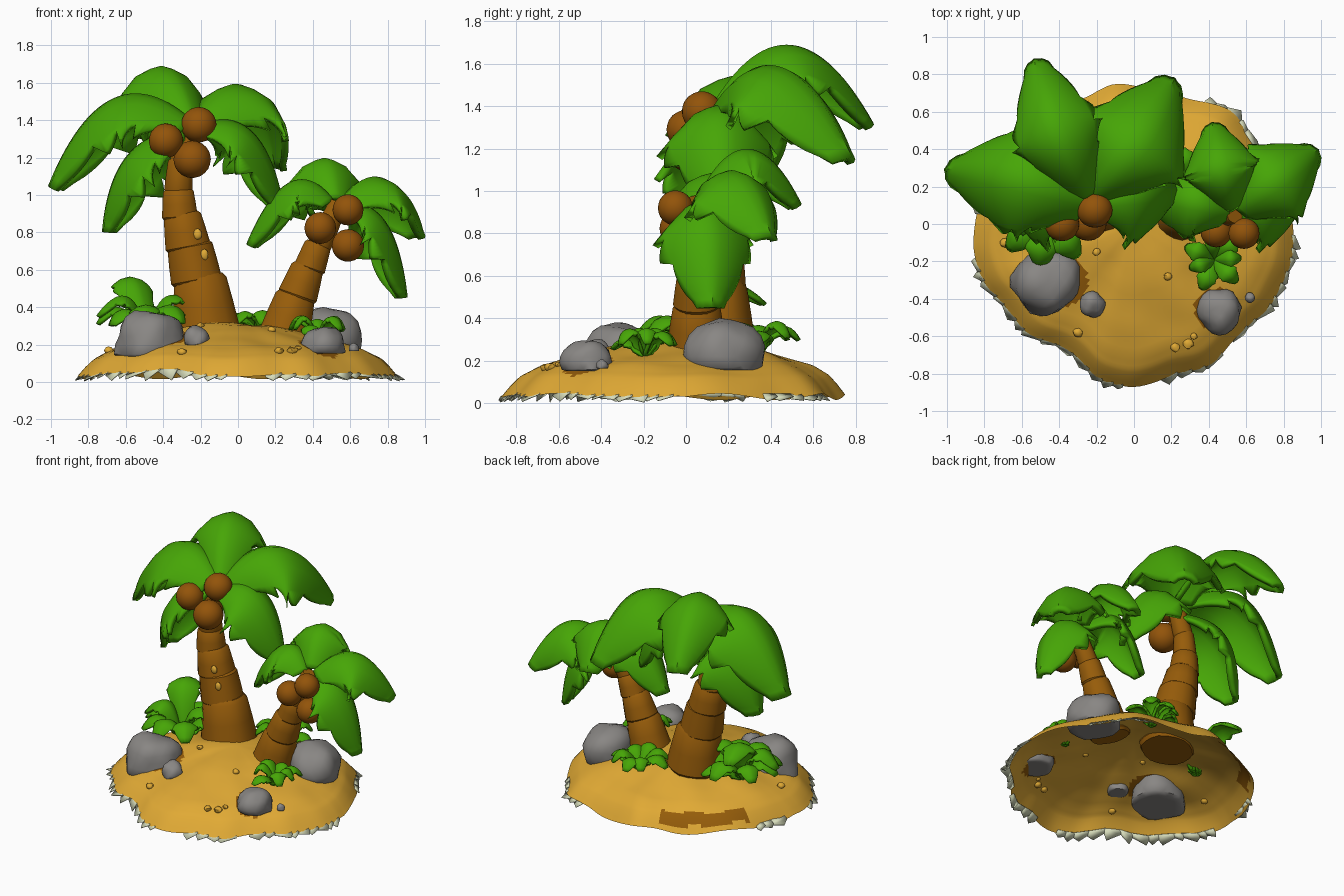
import bpy, bmesh, math, random
from mathutils import Vector, Matrix, noise

if "Cube" in bpy.data.objects:
    bpy.data.objects.remove(bpy.data.objects["Cube"])

random.seed(4)

def material(name, rgb):
    m = bpy.data.materials.new(name)
    m.diffuse_color = (*rgb, 1)
    m.use_nodes = True
    m.node_tree.nodes["Principled BSDF"].inputs["Base Color"].default_value = m.diffuse_color
    return m

SAND = material("sand", (0.75, 0.40, 0.035))
DARK = material("damp_brown", (0.30, 0.108, 0.003))
BARK = material("bark", (0.31, 0.108, 0.003))
NUT = material("coconut_brown", (0.29, 0.088, 0.003))
GREEN = material("leaf_green", (0.062, 0.38, 0.002))
STONE = material("stone_grey", (0.25, 0.24, 0.23))
FOAM = material("foam", (0.68, 0.72, 0.5))

def finish(name, bm, mats, angle=40, thick=0, recalc=True):
    if recalc:
        bmesh.ops.recalc_face_normals(bm, faces=bm.faces)
    me = bpy.data.meshes.new(name)
    bm.to_mesh(me)
    bm.free()
    for m in mats:
        me.materials.append(m)
    me.shade_smooth()
    me.set_sharp_from_angle(angle=math.radians(angle))
    ob = bpy.data.objects.new(name, me)
    bpy.context.collection.objects.link(ob)
    if thick:
        mod = ob.modifiers.new("thickness", 'SOLIDIFY')
        mod.thickness, mod.offset = thick, 0
    return ob

def lerp_table(tab, v):
    for (a, b), (c, d) in zip(tab, tab[1:]):
        if v <= c:
            k = (v - a) / (c - a)
            return b + (d - b) * k
    return tab[-1][1]

# ---- sand island: wavy outline (angle, radius) and height profile (s, z)
OUTLINE = [(-180, .85), (-171, .87), (-158, .862), (-151, .824), (-142, .81), (-137, .82), (-131, .807),
           (-125, .768), (-118, .756), (-111, .78), (-104, .846), (-99, .86), (-90, .875), (-81, .85),
           (-75, .827), (-70, .837), (-64, .859), (-58, .852), (-51, .818), (-41, .815), (-32, .852),
           (-24, .85), (-14, .866), (0, .85), (18, .8), (35, .78), (50, .8), (65, .73), (82, .72),
           (98, .76), (111, .72), (130, .76), (150, .8), (165, .82), (180, .85)]
PROFILE = [(0, .315), (.2, .305), (.4, .272), (.65, .212), (.8, .17), (.9, .125), (.95, .082), (1, .03)]

def outline(a):
    d = (math.degrees(a) + 180) % 360 - 180
    return sum(lerp_table(OUTLINE, (d + k + 180) % 360 - 180) for k in (-2.5, 0, 2.5)) / 3

def ground(x, y):
    a = math.atan2(y, x)
    R = outline(a)
    s = min(1, math.hypot(x, y) / R)
    bump = .03 * noise.noise(Vector((x * 4, y * 4, 1))) * (1 - s ** 4)
    lift = .4 * max(0, .86 - R) * s ** 8 if a < 0 else .015 * s ** 8 * math.sin(a * 8)
    return lerp_table(PROFILE, s) + bump + lift

def grid(bm, rows, closed):
    vs = [[bm.verts.new(p) for p in r] for r in rows]
    n = len(vs[0])
    for r, q in zip(vs, vs[1:]):
        for i in range(n if closed else n - 1):
            j = (i + 1) % n
            bm.faces.new((r[i], r[j], q[j], q[i]))
    return vs

N = 160
bm = bmesh.new()
rows = []
for s in [.03, .1, .2, .28, .34, .4, .44, .48, .52, .56, .6, .64, .68, .72, .76, .8, .84, .87, .89, .91, .93, .95, .97, 1]:
    row = []
    for i in range(N):
        a = i * math.tau / N
        r = s * outline(a)
        x, y = r * math.cos(a), r * math.sin(a)
        row.append((x, y, ground(x, y)))
    rows.append(row)
bm.faces.new(grid(bm, rows, True)[0])
bm.normal_update()
for f in bm.faces:   # damp patches beside the rocks and along the back shore
    c = f.calc_center_median()
    a = math.degrees(math.atan2(c.y, c.x))
    s = c.xy.length / outline(math.radians(a))
    by_rock = (c.xy - Vector((-.38, -.31))).length < .135 or (c.xy - Vector((.43, -.455))).length < .11
    wave = .012 * math.sin(math.radians(a * 16))
    if by_rock or (110 < a < 158 and .88 + wave < s < .965 + wave):
        f.material_index = 1
    if f.normal.z < 0:
        f.normal_flip()
finish("sand_island", bm, [SAND, DARK], 60, 0, False)

# ---- jagged foam shards along stretches of the shore
bm = bmesh.new()
for lo, hi in ((-168, -98), (-80, -62), (-50, -8), (28, 55), (160, 172)):
    d = lo
    while d < hi:
        a, b = math.radians(d), math.radians(d + random.uniform(4, 9))
        m = a + (b - a) * random.uniform(.1, .9)
        pts = []
        for ang, k, z in ((a, .975, .045), (b, .975, .045), (b, 1.01, .03),
                          (m, random.uniform(1.015, 1.05), random.uniform(.004, .02)), (a, 1.005, .02)):
            R = outline(ang) * k
            z += .35 * max(0, .86 - outline(ang)) if k < 1.012 and ang < 0 else 0
            pts.append(bm.verts.new((R * math.cos(ang), R * math.sin(ang), z)))
        bm.faces.new(pts)
        d = math.degrees(b) - .8
finish("shore_foam", bm, [FOAM], 10, .004)

# ---- trunks: overlapping tapered segments (x0, z0, r0, x1, z1, r1)
def trunk(name, y, segments):
    bm = bmesh.new()
    for x0, z0, r0, x1, z1, r1 in segments:
        p, q = Vector((x0, y, z0)), Vector((x1, y, z1))
        rot = (q - p).to_track_quat('Z', 'Y')
        rows = []
        for t, k in ((0, .9), (.08, 1), (.5, 1.01), (.92, 1), (1, .88)):
            row = []
            for i in range(18):
                r = (r0 + (r1 - r0) * t) * k * (1.03 if i % 3 == 0 else 1)
                a = i * math.tau / 18
                row.append(p.lerp(q, t) + rot @ Vector((r * math.cos(a), r * math.sin(a), 0)))
            rows.append(row)
        vs = grid(bm, rows, True)
        bm.faces.new(vs[0])
        bm.faces.new(vs[-1])
    finish(name, bm, [BARK], 35)

trunk("large_trunk", .14, [(-.165, .25, .185, -.205, .57, .14), (-.22, .53, .14, -.26, .74, .122),
      (-.265, .71, .125, -.3, .9, .1), (-.31, .87, .098, -.32, 1.03, .082),
      (-.32, 1.01, .078, -.31, 1.19, .064), (-.305, 1.17, .066, -.23, 1.4, .05)])
trunk("small_trunk", .05, [(.245, .24, .14, .31, .47, .106), (.315, .45, .11, .375, .62, .087),
      (.38, .6, .087, .43, .74, .072), (.43, .72, .068, .54, .96, .05)])

# ---- leaves: arched spine through root, mid, tip with notched, drooping blade
def leaf(bm, root, mid, tip, width, teeth=4, droop=.4, steps=28):
    A, M, B = Vector(root), Vector(mid), Vector(tip)
    C = 2 * M - (A + B) / 2
    flat = (B - A)
    side = Vector((-flat.y, flat.x, 0)).normalized()
    rows = []
    for i in range(steps + 1):
        t = i / steps
        p = A * (1 - t) ** 2 + C * 2 * t * (1 - t) + B * t * t
        tan = ((C - A) * (1 - t) + (B - C) * t).normalized()
        nor = tan.cross(side)
        w = width / 2 * max(.12, math.sin(math.pi * (.07 + .925 * t ** 1.15))) ** .6
        row = []
        for u in (-1, -.85, -.5, -.2, 0, .2, .5, .85, 1):
            k = .86 + .24 * ((t * teeth) % 1) if abs(u) == 1 else 1
            v = u * k
            drop = droop * width * v * v * min(1, w / width * 2) + .012 * width * (abs(u) == .2)
            row.append(p + side * v * w - nor * drop)
        rows.append(row)
    grid(bm, rows, False)

def fronds(prefix, table):
    for name, root, mid, tip, width in table:
        bm = bmesh.new()
        leaf(bm, root, mid, tip, width)
        finish(prefix + name, bm, [GREEN], 45, .036, False)

fronds("large_palm_frond_", [
    ("left", (-.25, .12, 1.38), (-.66, .25, 1.5), (-1.0, .29, 1.04), .6),
    ("lower_left", (-.28, .1, 1.32), (-.58, .18, 1.2), (-.71, .19, .8), .54),
    ("back", (-.25, .14, 1.4), (-.42, .5, 1.67), (-.53, .87, 1.31), .46),
    ("back_right", (-.22, .15, 1.38), (.03, .45, 1.565), (.21, .77, 1.15), .62),
    ("right", (-.2, .12, 1.36), (.07, .17, 1.32), (.23, .18, .93), .52)])
fronds("small_palm_frond_", [
    ("left", (.5, .06, .96), (.28, .13, 1.05), (.06, .15, .73), .4),
    ("back", (.52, .08, .98), (.46, .3, 1.18), (.42, .53, .93), .42),
    ("back_right", (.56, .08, .96), (.78, .25, 1.07), (.975, .39, .78), .48),
    ("lower_right", (.57, .06, .93), (.78, .11, .84), (.89, .12, .45), .43)])

# ---- bushes: a ring of small leaves
def bush(name, x, y, n, length, height, extra=()):
    bm = bmesh.new()
    z = ground(x, y) - .01
    for i in range(n):
        a = (i + random.uniform(-.2, .2)) * math.tau / n
        L, h = length * random.uniform(.85, 1.1), height * random.uniform(.6, 1.1)
        d = Vector((math.cos(a), math.sin(a), 0))
        o = Vector((x, y, z))
        leaf(bm, o, o + d * L * .55 + Vector((0, 0, h)), o + d * L + Vector((0, 0, h * .5)), L * .6, 4, .25, 12)
    for e in extra:
        leaf(bm, *e, 4, .25, 12)
    finish(name, bm, [GREEN], 45, .018, False)

bush("left_bush", -.48, .06, 8, .27, .16, [
    ((-.48, .06, .27), (-.56, .17, .54), (-.6, .37, .47), .22),
    ((-.5, .04, .27), (-.6, .03, .45), (-.75, .02, .35), .18),
    ((-.46, .04, .27), (-.38, .06, .45), (-.22, .08, .39), .16)])
bush("front_bush", .43, -.19, 7, .16, .12)
bush("back_bush", .13, .34, 8, .2, .13)

# ---- round things: coconuts, rocks, pebbles
def ball(name, pos, size, mat, rough=0, sub=3, floor=-2, angle=40):
    bm = bmesh.new()
    bmesh.ops.create_icosphere(bm, subdivisions=sub, radius=1)
    seed = Vector(pos) * 7
    for v in bm.verts:
        v.co *= 1 + rough * noise.noise(v.co * 1.3 + seed)
        v.co.z = max(v.co.z, floor)
    bmesh.ops.transform(bm, matrix=Matrix.Translation(pos) @ Matrix.Diagonal((*size, 1)), verts=bm.verts)
    return finish(name, bm, [mat], angle)

for i, (x, y, z, r) in enumerate([(-.385, .0, 1.29, .092), (-.21, .075, 1.375, .095), (-.245, .01, 1.19, .1),
                                  (.44, -.04, .823, .085), (.588, -.05, .92, .083), (.588, -.02, .73, .087)]):
    ball(f"coconut_{i + 1}", (x, y, z), (r, r, r), NUT)

for name, x, y, z, sx, sy, sz in [
        ("large_left_rock", -.465, -.31, .2, .19, .18, .19), ("small_left_rock", -.225, -.43, .225, .07, .07, .075),
        ("front_rock", .455, -.465, .19, .12, .12, .11), ("back_rock", .49, .185, .22, .165, .185, .185),
        ("tiny_rock", .62, -.395, .175, .028, .028, .03)]:
    ball(name, (x, y, z), (sx, sy, sz), STONE, .2, 3, -.35, 45)

for i, (x, y, r) in enumerate([(-.69, -.1, .026), (-.2, -.15, .02), (.18, -.28, .022), (-.3, -.58, .026),
                               (.22, -.66, .025), (.29, -.64, .028), (.32, -.6, .018), (-.6, -.25, .02)]):
    ball(f"sand_pebble_{i + 1}", (x, y, ground(x, y) + .005), (r, r, r * .8), SAND, .25, 2)

# sand spots stuck to the large trunk
for i, (x, y, z) in enumerate([(-.215, .035, .79), (-.18, .03, .68)]):
    ball(f"trunk_sand_{i + 1}", (x, y, z), (.022, .014, .03), SAND, .2, 2)
